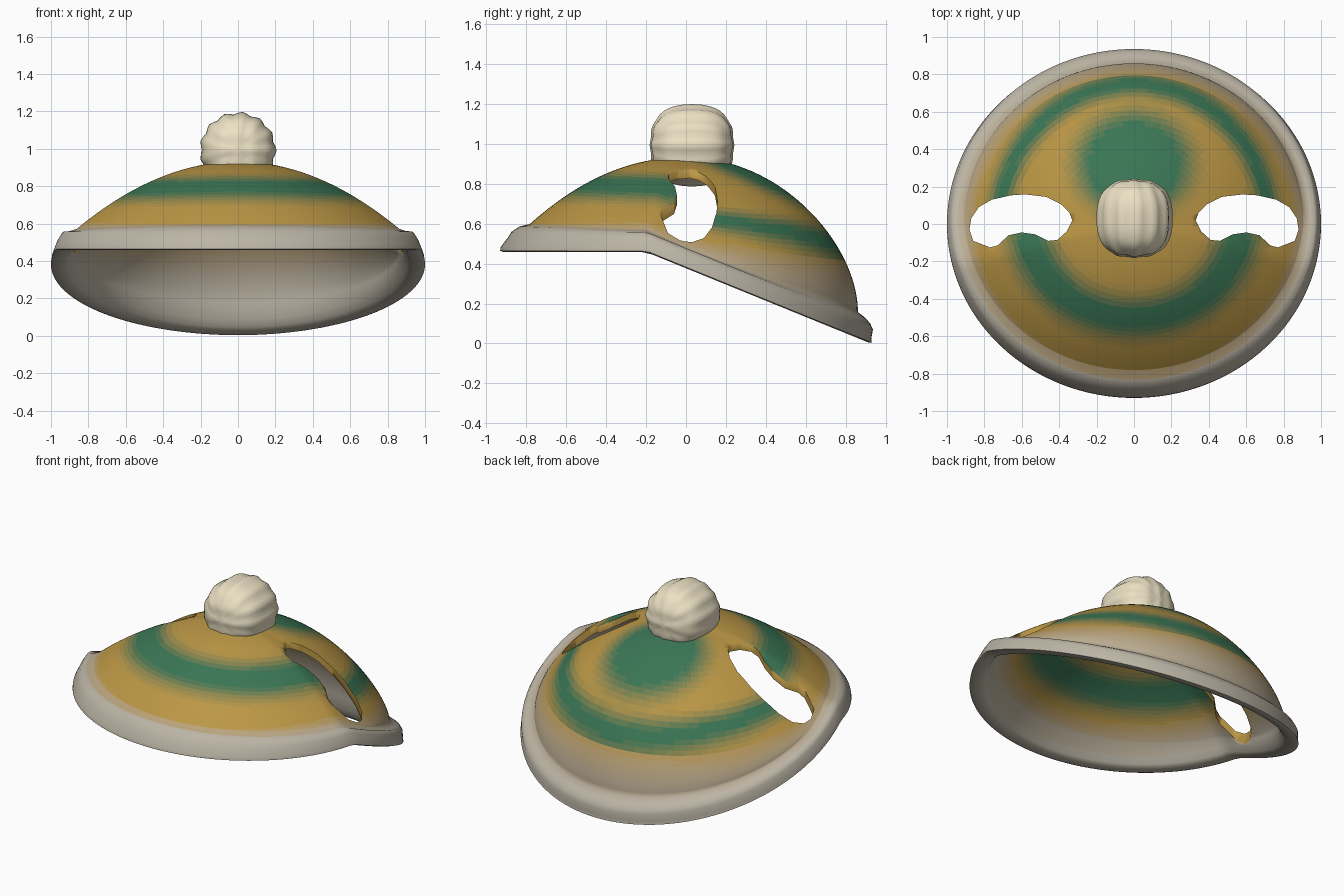
import bpy, bmesh, math
from math import sin, cos, pi, sqrt

if "Cube" in bpy.data.objects:
    bpy.data.objects.remove(bpy.data.objects["Cube"])

GOLD, GREEN, WHITE = (0.50, 0.31, 0.06), (0.042, 0.18, 0.09), (0.50, 0.46, 0.38)
STEPS = 12


def material(name, col):
    m = bpy.data.materials.new(name)
    m.diffuse_color = (*col, 1)
    m.use_nodes = True
    m.node_tree.nodes["Principled BSDF"].inputs["Base Color"].default_value = m.diffuse_color
    return m


def mix(a, b, t):
    return tuple(p + (q - p) * t for p, q in zip(a, b))


def three(t, front, side, back):
    return side + (back - side) * t if t > 0 else side + (side - front) * t


def smooth(a, b, v):
    t = max(0, min(1, (v - a) / (b - a)))
    return t * t * (3 - 2 * t)


def link(name, bm):
    bmesh.ops.recalc_face_normals(bm, faces=bm.faces[:])
    me = bpy.data.meshes.new(name)
    bm.to_mesh(me)
    bm.free()
    ob = bpy.data.objects.new(name, me)
    bpy.context.collection.objects.link(ob)
    return ob


def shade(ob, angle):
    bpy.ops.object.select_all(action='DESELECT')
    ob.select_set(True)
    bpy.context.view_layer.objects.active = ob
    bpy.ops.object.shade_smooth_by_angle(angle=math.radians(angle))


# Hem height: level at the front, sloping down to the back
def hem(y):
    return 0.458 - 0.407 * max(0, y + 0.2)


# One meridian of the cap: outer dome, rolled brim, inner dome
def meridian(a, n=36):
    ux, uy = cos(a), 0.93 * sin(a)
    t = sin(a)
    rd = three(t, 0.84, 0.905, 0.925)

    def dome(r_end, drop_z, top):
        out = []
        for i in range(1, n + 1):
            s = sin(i / n * pi / 2)
            c = 1 - sqrt(max(0, 1 - s * s))
            f = three(t, s ** 2.1, s ** 1.95, 0.2 * s ** 2 + 0.8 * c)
            r = r_end * s
            out.append((r * ux, r * uy, top + (drop_z - top) * f))
        return out

    def at(r, h):
        return (r * ux, r * uy, hem(r * uy) + h)

    band = three(t, 0.14, 0.105, 0.13)
    mid = three(t, 0.95, 0.975, 1.0)
    pts = dome(rd, hem(rd * uy) + band, 0.932)
    pts += [at((rd + mid) / 2, band - 0.012), at(mid - 0.01, 0.1), at(mid + 0.006, 0.075),
            at(0.997, 0.025), at(1.0, 0.006), at(0.985, 0), at(0.93, 0), at(0.91, 0.015),
            at(max(rd - 0.03, 0.885), 0.05)]
    ri = rd - 0.04
    return pts + dome(ri, hem(ri * uy) + band - 0.02, 0.895)[::-1]


# Stripe amount of green at a point on the cap
def green(x, y):
    patch = 1 - smooth(0.20, 0.38, math.hypot(x * 0.9, y - 0.32))
    r = math.hypot(x, y / 1.04)
    back = 1 - smooth(0.01, 0.11, abs(r - 0.72))
    front = 1 - smooth(0.04, 0.20, abs(math.hypot(x, y / 0.9) - 0.56))
    k = smooth(-0.06, 0.06, y)
    return max(patch, back * k + front * (1 - k))


N, M = 128, 36
bm = bmesh.new()
cols = [[bm.verts.new(p) for p in meridian(2 * pi * i / N, M)] for i in range(N)]
tops = [bm.verts.new((0, 0, 0.932)), bm.verts.new((0, 0, 0.895))]
count = len(cols[0])
for i in range(N):
    a, b = cols[i], cols[(i + 1) % N]
    bm.faces.new((tops[0], a[0], b[0]))
    bm.faces.new((tops[1], b[-1], a[-1]))
    for j in range(count - 1):
        f = bm.faces.new((a[j], a[j + 1], b[j + 1], b[j]))
        c = f.calc_center_median()
        r = math.hypot(c.x, c.y / 0.93)
        if M + 2 <= j < M + 8:
            w = 1
        elif j >= M + 8:
            w = smooth(0.70, 0.90, r)
        else:
            w = smooth(0.83, 0.97 - 0.06 * max(0, -c.y), r)
        if w > 0.04:
            f.material_index = STEPS + 1 + round(w * (STEPS - 1))
        else:
            f.material_index = round(green(c.x, c.y) * STEPS)
cap = link("knit_cap", bm)
for i in range(STEPS + 1):
    cap.data.materials.append(material(f"gold_green_{i}", mix(GOLD, GREEN, i / STEPS)))
for i in range(1, STEPS + 1):
    cap.data.materials.append(material(f"gold_white_{i}", mix(GOLD, WHITE, i / STEPS)))

# Ear holes cut straight down through the sides
outline = [(0.33, 0.02), (0.36, -0.04), (0.41, -0.085), (0.46, -0.09), (0.53, -0.055),
           (0.60, -0.045), (0.67, -0.06), (0.73, -0.115), (0.77, -0.125), (0.86, -0.09),
           (0.88, -0.03), (0.87, 0.03), (0.83, 0.09), (0.76, 0.13), (0.66, 0.153),
           (0.58, 0.158), (0.47, 0.145), (0.39, 0.105), (0.345, 0.06)]
for side in (-1, 1):
    bm = bmesh.new()
    low = [bm.verts.new((side * x, y, 0.2)) for x, y in outline]
    high = [bm.verts.new((side * x, y, 1.1)) for x, y in outline]
    bm.faces.new(low)
    bm.faces.new(high)
    for i in range(len(low)):
        k = (i + 1) % len(low)
        bm.faces.new((low[i], low[k], high[k], high[i]))
    cutter = link("ear_hole_cutter", bm)
    cutter.hide_render = True
    mod = cap.modifiers.new("ear_hole", 'BOOLEAN')
    mod.operation = 'DIFFERENCE'
    mod.solver = 'EXACT'
    mod.object = cutter
    bpy.context.view_layer.objects.active = cap
    bpy.ops.object.modifier_apply(modifier=mod.name)
    bpy.data.objects.remove(cutter)
shade(cap, 75)

# Lumpy pompom, ribbed around its front-to-back axis, quilted at the ends
bm = bmesh.new()
bmesh.ops.create_uvsphere(bm, u_segments=52, v_segments=28, radius=1)
for v in bm.verts:
    x, z, y = v.co
    q = math.hypot(x, z)
    ribs = 0.035 * q ** 3 * cos(13 * math.atan2(z, x))
    quilt = 0.03 * (1 - q * q) * cos(8 * (x + z)) * cos(8 * (x - z))
    square = (abs(y) ** 2.6 + q ** 2.6) ** (-1 / 2.6)
    k = 0.2 * (1 + ribs + quilt) * square
    v.co = (x * k, y * k * 1.03 + 0.03, z * k + 0.992)
pom = link("pompom", bm)
pom.data.materials.append(material("cream", (0.83, 0.75, 0.55)))
shade(pom, 75)
